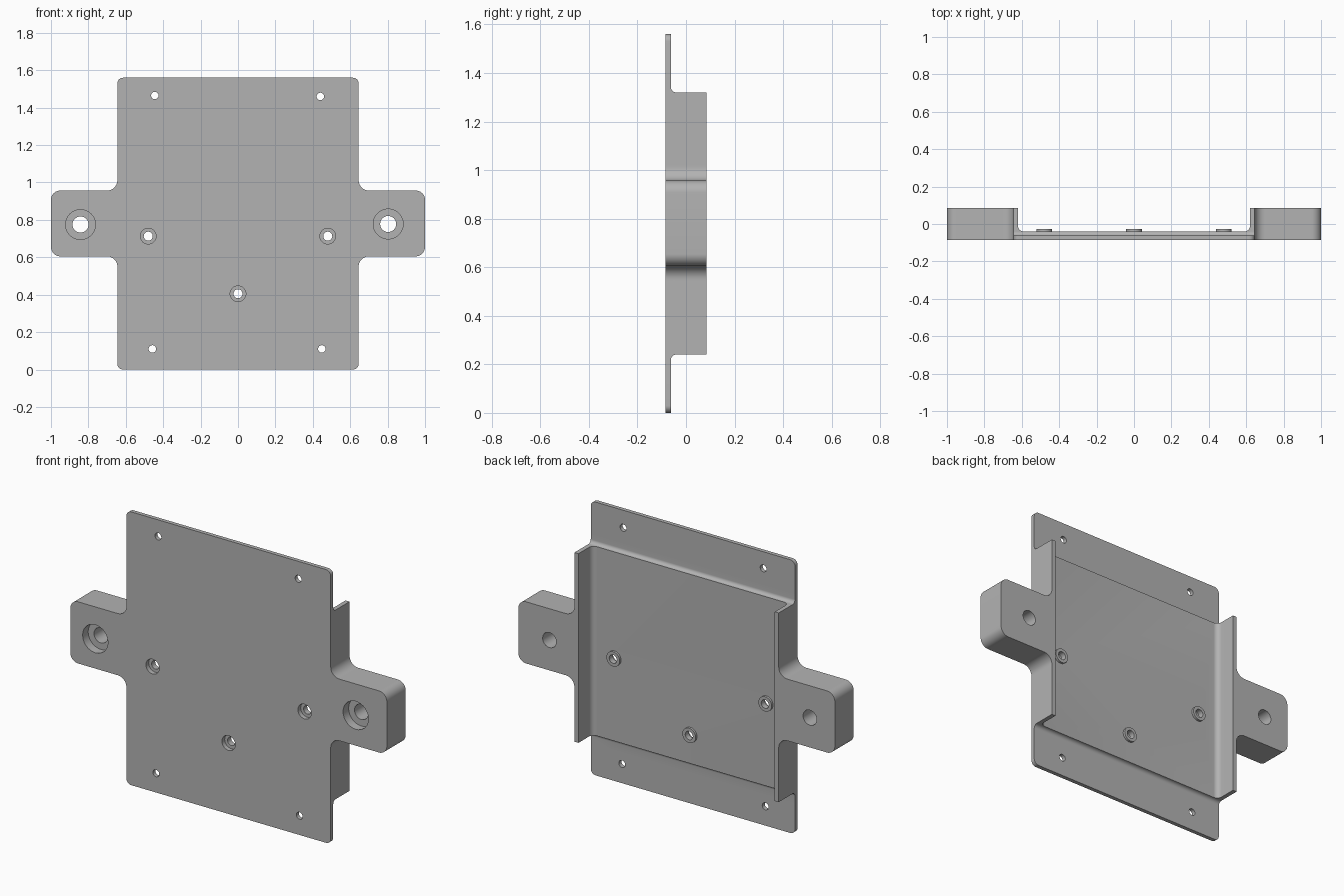
import bpy, bmesh, math
from mathutils import Vector

if "Cube" in bpy.data.objects:
    bpy.data.objects.remove(bpy.data.objects["Cube"])

grey = bpy.data.materials.new("plain grey")
grey.use_nodes = True
GREY = (0.45, 0.45, 0.45, 1)
grey.diffuse_color = GREY
grey.node_tree.nodes["Principled BSDF"].inputs["Base Color"].default_value = GREY

FRONT, BACK = -0.085, 0.085
THIN, FLOOR, BOSS = -0.062, -0.04, -0.027
HALF, WALL, HEIGHT = 0.645, 0.62, 1.56
LOW, HIGH = 0.24, 1.32


def rounded(corners, steps=10):
    """Outline from (u, v, radius) corners; each radius becomes a tangent arc."""
    out = []
    for i, (u, v, r) in enumerate(corners):
        p = Vector((u, v))
        if r == 0:
            out.append(p)
            continue
        a = (Vector(corners[i - 1][:2]) - p).normalized()
        b = (Vector(corners[(i + 1) % len(corners)][:2]) - p).normalized()
        half = a.angle(b) / 2
        centre = p + (a + b).normalized() * r / math.sin(half)
        start = p + a * r / math.tan(half) - centre
        end = p + b * r / math.tan(half) - centre
        sweep = start.angle_signed(end)
        for k in range(steps + 1):
            t = -sweep * k / steps
            c, s = math.cos(t), math.sin(t)
            out.append(centre + Vector((c * start.x - s * start.y, s * start.x + c * start.y)))
    return out


def prism(name, outline, axis, lo, hi):
    """Extrude an outline along one axis."""
    place = {"x": lambda p, d: (d, p[0], p[1]),
             "y": lambda p, d: (p[0], d, p[1]),
             "z": lambda p, d: (p[0], p[1], d)}[axis]
    bm = bmesh.new()
    face = bm.faces.new([bm.verts.new(place(p, lo)) for p in outline])
    new = bmesh.ops.extrude_face_region(bm, geom=[face])["geom"]
    shift = Vector(place((0, 0), hi - lo))
    bmesh.ops.translate(bm, vec=shift, verts=[g for g in new if isinstance(g, bmesh.types.BMVert)])
    bmesh.ops.recalc_face_normals(bm, faces=bm.faces)
    mesh = bpy.data.meshes.new(name)
    bm.to_mesh(mesh)
    bm.free()
    mesh.materials.append(grey)
    obj = bpy.data.objects.new(name, mesh)
    bpy.context.collection.objects.link(obj)
    return obj


def disc(name, x, z, r, lo, hi):
    ring = [(x + r * math.cos(k * math.tau / 32), z + r * math.sin(k * math.tau / 32))
            for k in range(32)]
    return prism(name, ring, "y", lo, hi)


def combine(target, tool, operation):
    mod = target.modifiers.new(operation.title(), "BOOLEAN")
    mod.operation, mod.solver, mod.object = operation, "EXACT", tool
    bpy.context.view_layer.objects.active = target
    bpy.ops.object.modifier_apply(modifier=mod.name)
    bpy.data.objects.remove(tool)


# Thin backing plate with rounded corners
plate = prism("mounting_plate", rounded([(-HALF, 0, .03), (HALF, 0, .03),
              (HALF, HEIGHT, .03), (-HALF, HEIGHT, .03)]), "y", FRONT, THIN)

# Raised tray, filleted where it meets the thin plate
R = 0.021
tray = prism("tray", rounded([
    (FRONT, LOW - .06, 0), (THIN, LOW - .06, 0), (THIN, LOW, R), (BACK, LOW, 0),
    (BACK, HIGH, 0), (THIN, HIGH, R), (THIN, HIGH + .06, 0), (FRONT, HIGH + .06, 0)]),
    "x", -HALF, HALF)
channel = prism("channel_cutter", rounded([
    (-WALL, FLOOR, .03), (WALL, FLOOR, .03), (WALL, .2, 0), (-WALL, .2, 0)]),
    "z", LOW - .1, HIGH + .1)
combine(tray, channel, "DIFFERENCE")
combine(plate, tray, "UNION")

# Side ears blended into the walls
for s in (-1, 1):
    ear = prism("ear", rounded([
        (s * .63, .54, 0), (s * HALF, .54, 0), (s * HALF, .605, .055), (s, .605, .05),
        (s, .957, .05), (s * HALF, .957, .055), (s * HALF, 1.02, 0), (s * .63, 1.02, 0)]),
        "y", FRONT, BACK)
    combine(plate, ear, "UNION")

# Screw bosses with counterbored holes
for x, z in ((-.48, .713), (.48, .713), (0, .405)):
    combine(plate, disc("boss", x, z, .042, THIN, BOSS), "UNION")
    combine(plate, disc("bore", x, z, .042, FRONT - .1, FRONT + .025), "DIFFERENCE")
    combine(plate, disc("hole", x, z, .024, FRONT - .1, BACK), "DIFFERENCE")

# Large counterbored ear holes
for x, z in ((-.842, .775), (.803, .778)):
    combine(plate, disc("bore", x, z, .08, FRONT - .1, FRONT + .05), "DIFFERENCE")
    combine(plate, disc("hole", x, z, .043, FRONT - .1, BACK + .1), "DIFFERENCE")

# Small corner holes
for x, z in ((-.445, 1.465), (.44, 1.46), (-.458, .11), (.448, .11)):
    combine(plate, disc("hole", x, z, .02, FRONT - .1, BACK), "DIFFERENCE")

bpy.ops.object.select_all(action="DESELECT")
plate.select_set(True)
bpy.context.view_layer.objects.active = plate
bpy.ops.object.shade_smooth_by_angle(angle=math.radians(30))
